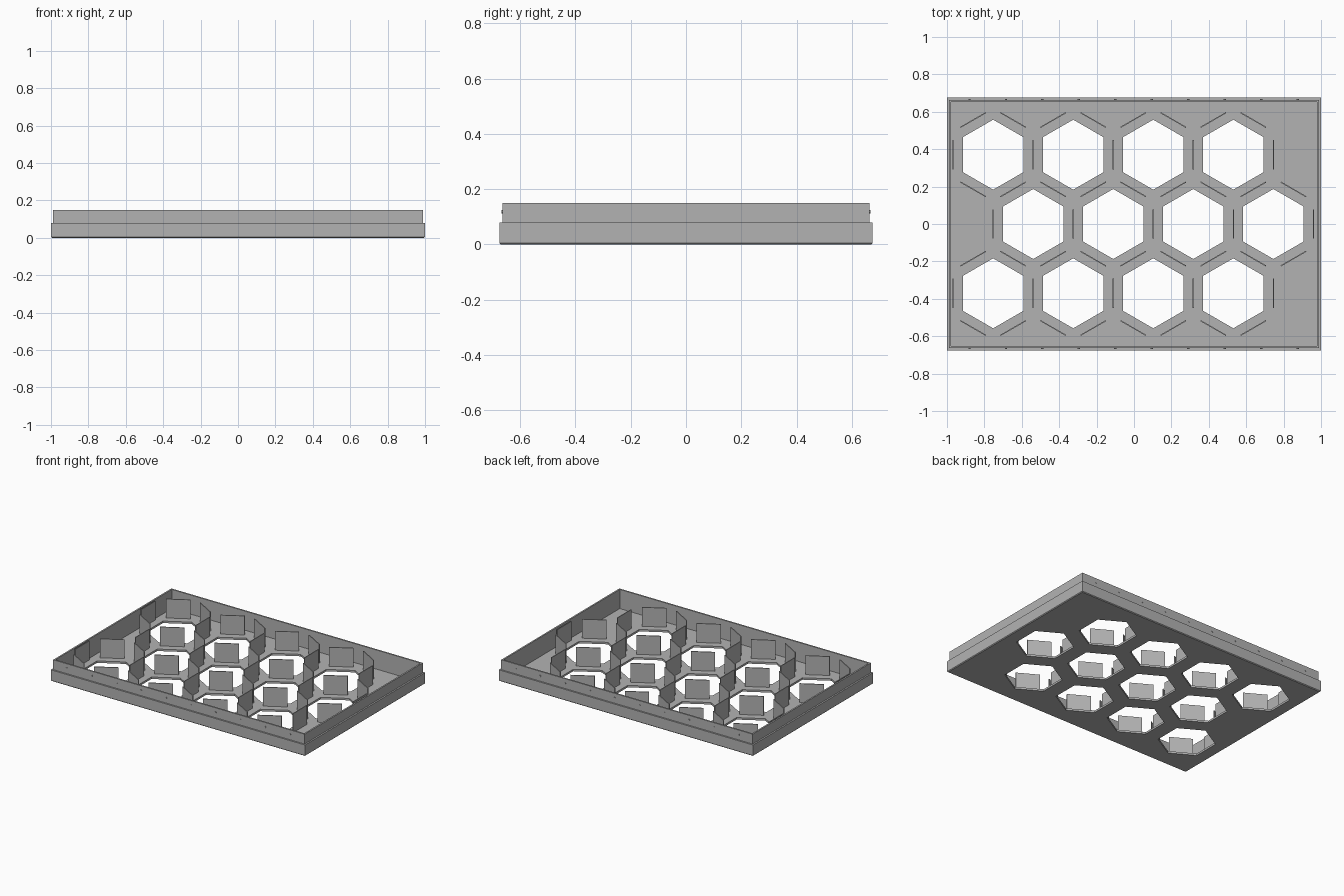
import bpy, bmesh, math
from mathutils import Matrix, Vector

if "Cube" in bpy.data.objects:
    bpy.data.objects.remove(bpy.data.objects["Cube"])

HALF_X, HALF_Y = 1.0, 0.675
FLOOR, LEDGE, TOP = 0.014, 0.08, 0.15
PITCH = 0.428                      # distance between neighbouring cells
ROW = PITCH * math.sqrt(3) / 2
HOLE_R = 0.187

grey = bpy.data.materials.new("mid grey")
grey.use_nodes = True
colour = (0.45, 0.45, 0.45, 1)
grey.diffuse_color = colour
grey.node_tree.nodes["Principled BSDF"].inputs["Base Color"].default_value = colour


def make_object(name, bm):
    bmesh.ops.recalc_face_normals(bm, faces=bm.faces)
    mesh = bpy.data.meshes.new(name)
    bm.to_mesh(mesh)
    bm.free()
    mesh.materials.append(grey)
    ob = bpy.data.objects.new(name, mesh)
    bpy.context.collection.objects.link(ob)
    return ob


# Cell centres: three staggered rows of four
cells = [Vector((-0.753 + PITCH * (i + (0.5 if row == 0 else 0)), row * ROW, 0))
         for row in (-1, 0, 1) for i in range(4)]

# Tray shell: nested rectangles from the underside, over the lip, to the floor
profile = [(0.005, 0), (0, 0.005), (0, LEDGE), (0.011, LEDGE),
           (0.011, TOP), (0.022, TOP), (0.022, FLOOR)]
bm = bmesh.new()
loops = []
for inset, z in profile:
    x, y = HALF_X - inset, HALF_Y - inset
    loops.append([bm.verts.new((sx * x, sy * y, z))
                  for sx, sy in ((-1, -1), (1, -1), (1, 1), (-1, 1))])
for low, high in zip(loops, loops[1:]):
    for k in range(4):
        n = (k + 1) % 4
        bm.faces.new((low[k], low[n], high[n], high[k]))
bm.faces.new(loops[0])
bm.faces.new(loops[-1])
tray = make_object("tray", bm)

# Hexagonal openings cut through the floor
bm = bmesh.new()
for c in cells:
    place = Matrix.Translation(c) @ Matrix.Rotation(math.radians(30), 4, "Z")
    bmesh.ops.create_cone(bm, cap_ends=True, segments=6, radius1=HOLE_R,
                          radius2=HOLE_R, depth=0.1, matrix=place)
# Keep a corner of every hexagon pointing along y
first = bm.verts[:][0].co - cells[0]
if abs(first.x) > 0.01 and abs(abs(first.x) - HOLE_R * math.cos(math.pi / 6)) > 0.01:
    for n, c in enumerate(cells):
        bm.verts.ensure_lookup_table()
        bmesh.ops.rotate(bm, cent=c, verts=bm.verts[n * 12:n * 12 + 12],
                         matrix=Matrix.Rotation(math.radians(30), 3, "Z"))
cutter = make_object("hole_cutter", bm)
cutter.hide_render = True
cut = tray.modifiers.new("openings", "BOOLEAN")
cut.object = cutter
cut.operation = "DIFFERENCE"
cut.solver = "EXACT"
bpy.context.view_layer.objects.active = tray
bpy.ops.object.modifier_apply(modifier=cut.name)
bpy.data.objects.remove(cutter)

# Thin upright divider on each cell side, shared sides built once
bm = bmesh.new()
done = set()
for c in cells:
    for k in range(6):
        angle = k * math.pi / 3
        mid = c + Vector((math.cos(angle), math.sin(angle), 0)) * PITCH / 2
        key = (round(mid.x * 50), round(mid.y * 50))
        if key in done:
            continue
        done.add(key)
        mid.z = (FLOOR + TOP) / 2 - 0.001
        bmesh.ops.create_cube(bm, size=1, matrix=Matrix.Translation(mid)
                              @ Matrix.Rotation(angle, 4, "Z")
                              @ Matrix.Diagonal((0.006, 0.157, TOP - FLOOR, 1)))
make_object("cell_dividers", bm)

# Small locating studs along the front and back of the lip
bm = bmesh.new()
for side in (-1, 1):
    for i in range(10):
        spot = Vector((-0.88 + 0.195 * i, side * (HALF_Y - 0.011), 0.118))
        bmesh.ops.create_cone(bm, cap_ends=True, segments=8, radius1=0.006,
                              radius2=0.006, depth=0.006,
                              matrix=Matrix.Translation(spot)
                              @ Matrix.Rotation(math.pi / 2, 4, "X"))
make_object("lip_studs", bm)
